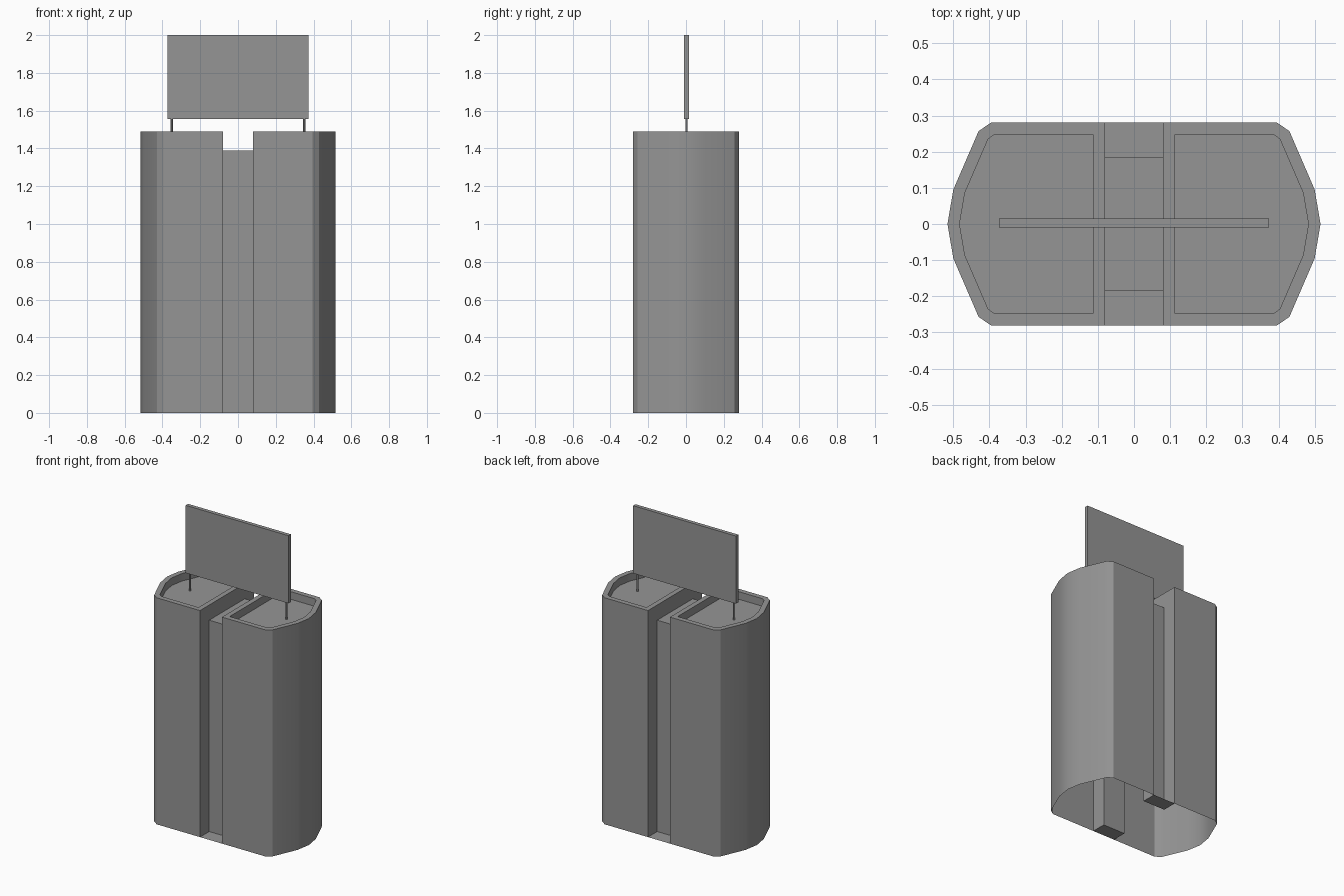
import bpy
import bmesh
import math

cube = bpy.data.objects.get("Cube")
if cube:
    bpy.data.objects.remove(cube, do_unlink=True)

TOP, BRIDGE_TOP, ROOF_DEPTH, RIM = 1.49, 1.39, 0.05, 0.033
GAP, CORE_Y = 0.08, 0.185

grey = bpy.data.materials.new("concrete grey")
grey.use_nodes = True
colour = (0.3, 0.3, 0.3, 1)
grey.diffuse_color = colour
grey.node_tree.nodes["Principled BSDF"].inputs["Base Color"].default_value = colour


def add_object(name, bm, smooth=False):
    mesh = bpy.data.meshes.new(name)
    bm.to_mesh(mesh)
    bm.free()
    mesh.materials.append(grey)
    obj = bpy.data.objects.new(name, mesh)
    bpy.context.collection.objects.link(obj)
    if smooth:
        bpy.ops.object.select_all(action="DESELECT")
        obj.select_set(True)
        bpy.context.view_layer.objects.active = obj
        bpy.ops.object.shade_smooth_by_angle(angle=math.radians(30))
    return obj


def add_box(name, centre, size):
    bm = bmesh.new()
    bmesh.ops.create_cube(bm, size=1)
    bmesh.ops.scale(bm, verts=bm.verts, vec=size)
    bmesh.ops.translate(bm, verts=bm.verts, vec=centre)
    return add_object(name, bm)


def mirror_x(obj):
    mod = obj.modifiers.new("Mirror", "MIRROR")
    mod.use_mirror_merge = False


# Tower shell: outline counter-clockwise, open underneath, with a sunken roof
half = [(GAP, -CORE_Y), (GAP, -0.281), (0.395, -0.281), (0.43, -0.257), (0.5, -0.095)]
outline = half + [(0.516, 0)] + [(x, -y) for x, y in reversed(half)]
bm = bmesh.new()
rim = [bm.verts.new((x, y, TOP)) for x, y in outline]
base = [bm.verts.new((x, y, 0)) for x, y in outline]
for i in range(len(outline) - 1):
    bm.faces.new((base[i], base[i + 1], rim[i + 1], rim[i]))
# Short wall above the bridge
low = [bm.verts.new((GAP, y, BRIDGE_TOP)) for y in (CORE_Y, -CORE_Y)]
bm.faces.new((low[0], low[1], rim[0], rim[-1]))
roof = bm.faces.new(rim)
bm.normal_update()
bmesh.ops.inset_region(bm, faces=[roof], thickness=RIM, use_even_offset=True)
bmesh.ops.inset_region(bm, faces=[roof], thickness=0, depth=-ROOF_DEPTH)
mirror_x(add_object("towers", bm, smooth=True))

# Bridge between the towers: front wall, roof and back wall
bm = bmesh.new()
profile = [(-CORE_Y, 0), (-CORE_Y, BRIDGE_TOP), (CORE_Y, BRIDGE_TOP), (CORE_Y, 0)]
rows = [[bm.verts.new((x, y, z)) for x in (-GAP, GAP)] for y, z in profile]
for a, b in zip(rows, rows[1:]):
    bm.faces.new((a[0], a[1], b[1], b[0]))
add_object("bridge", bm)

# Floor plates of the front and back grooves
for name, side in (("front_groove_floor", -1), ("back_groove_floor", 1)):
    bm = bmesh.new()
    near, far = sorted((side * CORE_Y, side * 0.281))
    corners = [(-GAP, near), (GAP, near), (GAP, far), (-GAP, far)]
    bm.faces.new([bm.verts.new((x, y, 0)) for x, y in corners])
    add_object(name, bm)

# Sign board and its two posts
add_box("board", (0, 0.003, 1.7775), (0.748, 0.025, 0.445))
post_low = TOP - ROOF_DEPTH
bm = bmesh.new()
bmesh.ops.create_cone(bm, cap_ends=True, segments=12, radius1=0.006,
                      radius2=0.006, depth=1.56 - post_low)
bmesh.ops.translate(bm, verts=bm.verts, vec=(0.351, 0.003, (1.56 + post_low) / 2))
mirror_x(add_object("board_posts", bm, smooth=True))
